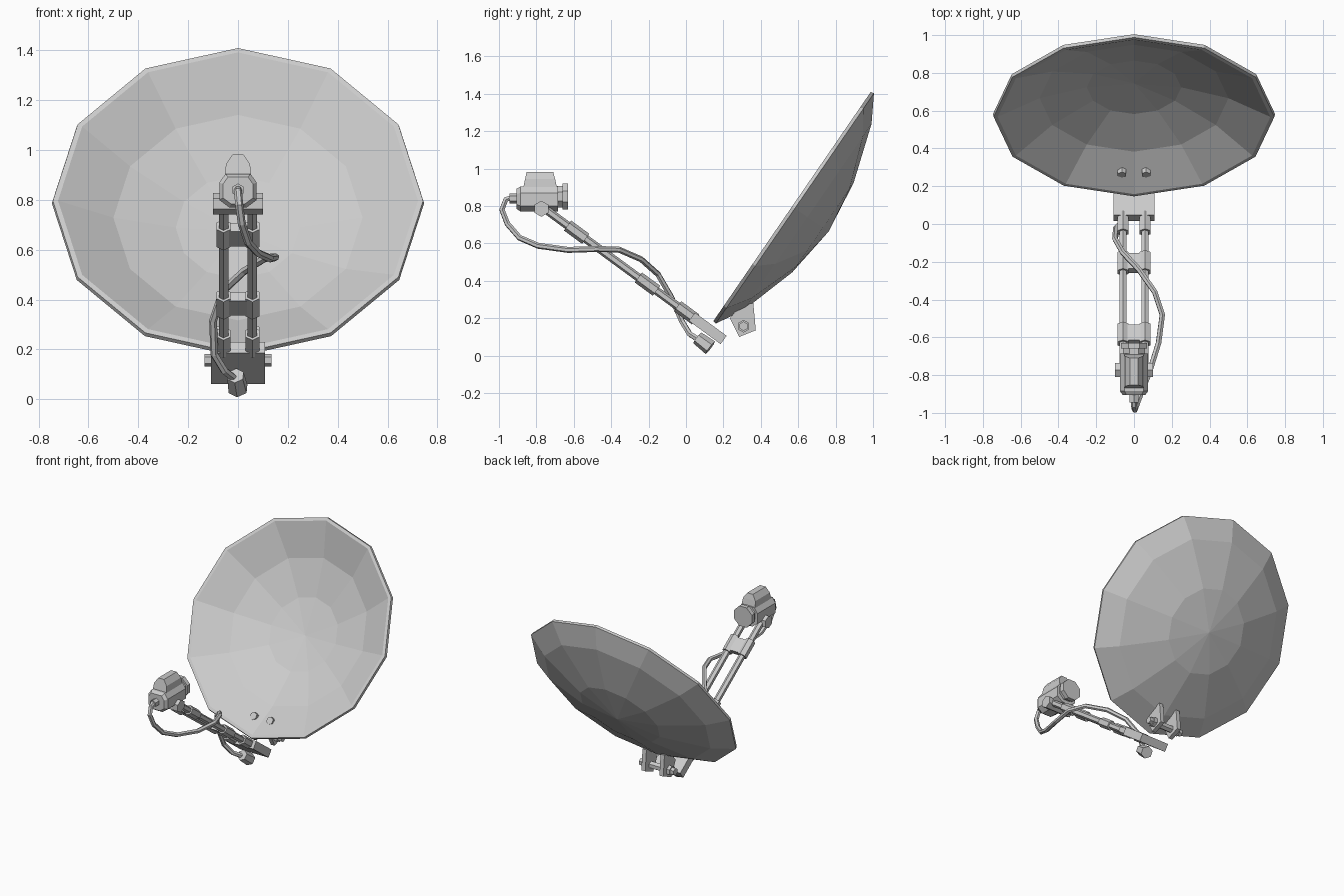
import bpy, bmesh
from math import cos, sin, pi, atan2
from mathutils import Vector, Matrix

if "Cube" in bpy.data.objects:
    bpy.data.objects.remove(bpy.data.objects["Cube"])


def finish(name, bm):
    bmesh.ops.recalc_face_normals(bm, faces=bm.faces[:])
    me = bpy.data.meshes.new(name)
    bm.to_mesh(me)
    bm.free()
    ob = bpy.data.objects.new(name, me)
    bpy.context.collection.objects.link(ob)
    return ob


def rod(name, a, b, r, r2=None, sides=6, turn=0.0):
    """Faceted cylinder or cone between two points."""
    a, b = Vector(a), Vector(b)
    d = b - a
    m = Matrix.Translation((a + b) / 2) @ d.to_track_quat('Z', 'Y').to_matrix().to_4x4() @ Matrix.Rotation(turn, 4, 'Z')
    bm = bmesh.new()
    bmesh.ops.create_cone(bm, cap_ends=True, segments=sides, radius1=r,
                          radius2=r if r2 is None else r2, depth=d.length, matrix=m)
    return finish(name, bm)


def box(name, c, size, angle=0.0):
    bm = bmesh.new()
    bmesh.ops.create_cube(bm, size=1, matrix=Matrix.Translation(c) @ Matrix.Rotation(angle, 4, 'X')
                          @ Matrix.Diagonal((*size, 1)))
    return finish(name, bm)


def loft(name, sections):
    """Solid through matching rings of points."""
    bm = bmesh.new()
    rings = [[bm.verts.new(p) for p in s] for s in sections]
    n = len(rings[0])
    for p, q in zip(rings, rings[1:]):
        for i in range(n):
            bm.faces.new((p[i], p[(i + 1) % n], q[(i + 1) % n], q[i]))
    bm.faces.new(rings[0])
    bm.faces.new(rings[-1])
    return finish(name, bm)


# Dish: a closed 12-sided shell, given as (radius, depth behind the rim)
tilt = atan2(0.824, 0.566)
DISH = Matrix.Translation((0, 0.567, 0.797)) @ Matrix.Rotation(tilt, 4, 'X')
profile = [(0, 0.215), (0.25, 0.19), (0.5, 0.12), (0.722, 0), (0.743, 0),
           (0.747, 0.018), (0.605, 0.1), (0.29, 0.2), (0, 0.237)]
bm = bmesh.new()
rings = []
for r, d in profile:
    count = 12 if r else 1
    rings.append([bm.verts.new(DISH @ Vector((r * cos(i * pi / 6), r * sin(i * pi / 6), -d)))
                  for i in range(count)])
for p, q in zip(rings, rings[1:]):
    for i in range(12):
        j = (i + 1) % 12
        if len(p) == 1:
            bm.faces.new((p[0], q[i], q[j]))
        elif len(q) == 1:
            bm.faces.new((p[i], p[j], q[0]))
        else:
            bm.faces.new((p[i], p[j], q[j], q[i]))
finish("dish", bm)

# Arm line, running down and back from the receiver
P0 = Vector((0, -0.206, 0.382))
D = Vector((0, 0.806, -0.591))
ANG = atan2(-0.591, 0.806)


def on_arm(t, x=0.0):
    return P0 + D * t + Vector((x, 0, 0))


for s, side in ((-1, "left"), (1, "right")):
    x = 0.058 * s
    rod(f"arm_bar_{side}", on_arm(-0.70, x), on_arm(0.32, x), 0.022)
    for k, (t0, t1) in enumerate(((-0.53, -0.41), (-0.06, 0.06), (0.2, 0.32))):
        rod(f"arm_collar_{side}_{k}", on_arm(t0, x), on_arm(t1, x), 0.033)
    # Bolt heads inside the dish, with shanks out to the mount
    rod(f"dish_bolt_{side}", DISH @ Vector((x * 1.1, -0.6, -0.04)),
        DISH @ Vector((x * 1.1, -0.6, -0.08)), 0.026)
    # Five-sided mounting plates
    pent = [(0.235, 0.2), (0.29, 0.27), (0.36, 0.28), (0.373, 0.135), (0.285, 0.1)]
    loft(f"mount_plate_{side}", [[(xx, y, z) for y, z in pent] for xx in (0.055 * s, 0.085 * s)])
    rod(f"pivot_nut_{side}", (0.085 * s, 0.308, 0.157), (0.108 * s, 0.308, 0.157), 0.034)

# Bridges between the bars
for k, t in enumerate((-0.47, 0.0)):
    box(f"arm_bridge_{k}", on_arm(t), (0.12, 0.10, 0.04), ANG)

# Lower bracket, pivot bolt
box("arm_bracket", on_arm(0.40), (0.215, 0.21, 0.055), ANG)
rod("pivot_bolt", (-0.135, 0.308, 0.157), (0.135, 0.308, 0.157), 0.025)

# Cable plug under the bracket
rod("cable_plug", (-0.01, 0.06, 0.095), (0, 0.13, 0.042), 0.036, 0.042)

# Receiver clamp
rod("receiver_clamp", (-0.1, -0.773, 0.785), (0.1, -0.773, 0.785), 0.043)

# Receiver body, hood and horn
half = [(0.035, 0.77), (0.075, 0.8), (0.075, 0.87), (0.05, 0.905)]
section = half + [(-x, z) for x, z in reversed(half)]


def body_ring(y, k):
    return [(x * k, y, 0.84 + (z - 0.84) * k) for x, z in section]


loft("receiver_body", [body_ring(-0.905, 0.8), body_ring(-0.885, 1), body_ring(-0.685, 1)])
loft("receiver_hood", [
    [(0.055, -0.875, 0.875), (0.055, -0.685, 0.875), (-0.055, -0.685, 0.875), (-0.055, -0.875, 0.875)],
    [(0.048, -0.86, 0.945), (0.048, -0.7, 0.945), (-0.048, -0.7, 0.945), (-0.048, -0.86, 0.945)],
    [(0.022, -0.852, 0.982), (0.022, -0.71, 0.982), (-0.022, -0.71, 0.982), (-0.022, -0.852, 0.982)]])
rod("horn_neck", (0, -0.69, 0.85), (0, -0.655, 0.85), 0.062, sides=8, turn=pi / 8)
rod("horn_cap", (0, -0.66, 0.85), (0, -0.63, 0.85), 0.075, sides=8, turn=pi / 8)
rod("cable_fitting", (0, -0.945, 0.84), (0, -0.9, 0.84), 0.026)

# Cable
path = [(0, -0.93, 0.845), (0, -0.963, 0.835), (0.005, -0.984, 0.78), (0.015, -0.955, 0.705),
        (0.04, -0.89, 0.63), (0.08, -0.79, 0.587), (0.13, -0.63, 0.565), (0.15, -0.48, 0.57),
        (0.11, -0.36, 0.567), (0.025, -0.24, 0.515), (-0.06, -0.15, 0.435), (-0.1, -0.08, 0.315),
        (-0.095, -0.02, 0.18), (-0.055, 0.02, 0.115), (-0.01, 0.075, 0.08)]
cu = bpy.data.curves.new("cable", 'CURVE')
cu.dimensions = '3D'
cu.bevel_depth = 0.016
cu.bevel_resolution = 1
cu.use_fill_caps = True
sp = cu.splines.new('POLY')
sp.points.add(len(path) - 1)
for pt, co in zip(sp.points, path):
    pt.co = (*co, 1)
sp.use_smooth = False
bpy.context.collection.objects.link(bpy.data.objects.new("cable", cu))
